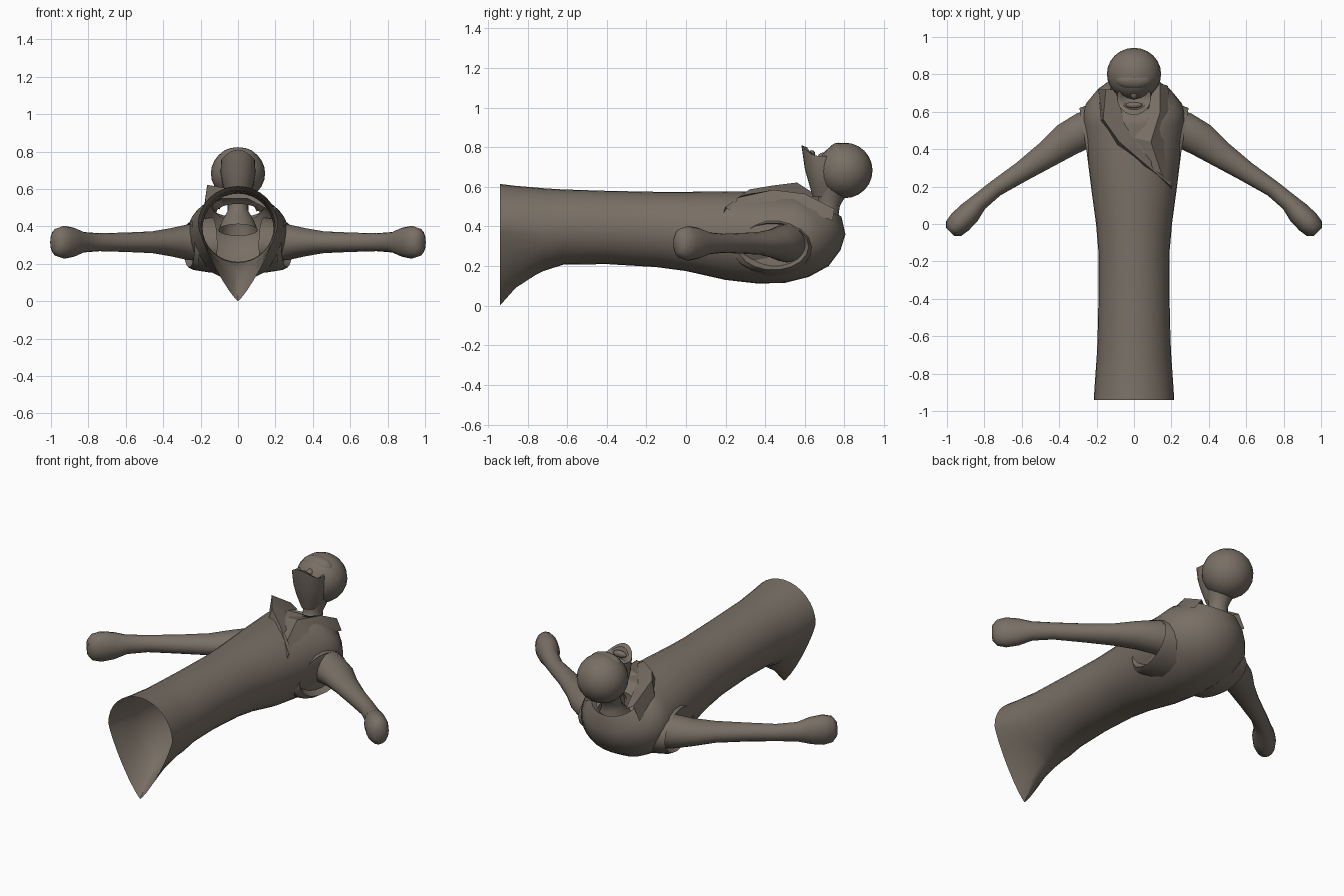
import bpy, bmesh, math
from mathutils import Vector

cube = bpy.data.objects.get("Cube")
if cube:
    bpy.data.objects.remove(cube, do_unlink=True)

mat = bpy.data.materials.new("warm grey clay")
mat.use_nodes = True
COLOUR = (0.19, 0.16, 0.13, 1)
mat.diffuse_color = COLOUR
mat.node_tree.nodes["Principled BSDF"].inputs["Base Color"].default_value = COLOUR


def finish(bm, name, angle=40):
    bmesh.ops.recalc_face_normals(bm, faces=bm.faces)
    mesh = bpy.data.meshes.new(name)
    bm.to_mesh(mesh)
    bm.free()
    mesh.materials.append(mat)
    obj = bpy.data.objects.new(name, mesh)
    bpy.context.collection.objects.link(obj)
    bpy.ops.object.select_all(action="DESELECT")
    obj.select_set(True)
    bpy.context.view_layer.objects.active = obj
    bpy.ops.object.shade_smooth_by_angle(angle=math.radians(angle))
    return obj


def loft(name, rings, closed=True, caps=(False, False), angle=40):
    """Skin a list of point rows."""
    bm = bmesh.new()
    rows = [[bm.verts.new(p) for p in ring] for ring in rings]
    n = len(rows[0])
    for a, b in zip(rows, rows[1:]):
        for i in range(n if closed else n - 1):
            j = (i + 1) % n
            bm.faces.new((a[i], a[j], b[j], b[i]))
    for use, row in zip(caps, (rows[0], rows[-1])):
        if use:
            bm.faces.new(row)
    return finish(bm, name, angle)


def oval(centre, u, v, n=20):
    c, u, v = Vector(centre), Vector(u), Vector(v)
    return [c + u * math.cos(t) + v * math.sin(t)
            for t in (2 * math.pi * i / n for i in range(n))]


def ball(name, centre, size, seg=24):
    bm = bmesh.new()
    bmesh.ops.create_uvsphere(bm, u_segments=seg, v_segments=seg // 2, radius=1)
    for v in bm.verts:
        v.co = Vector([c + s * k for c, s, k in zip(centre, size, v.co)])
    return finish(bm, name)


# Robe: each ring runs from a top point to a bottom point; pinch pulls the underside to a V
def robe_ring(top_y, top_z, low_y, low_z, width, pinch=2.0, n=32):
    mid_z = max((top_z + low_z) / 2, top_z - 0.21)
    f = (top_z - mid_z) / max(top_z - low_z, 0.001)
    mid_y = top_y + (low_y - top_y) * f
    pts = []
    for i in range(n):
        a = 2 * math.pi * i / n
        c, s = math.cos(a), math.sin(a)
        e = 2 / (pinch if s < 0 else 2)
        x = width * math.copysign(abs(c) ** e, c)
        k = abs(s) ** e
        ey, ez = (top_y, top_z) if s > 0 else (low_y, low_z)
        pts.append((x, mid_y + (ey - mid_y) * k, mid_z + (ez - mid_z) * k))
    return pts


straight = [(-.94, .615, 0, .215, 1.2), (-.86, .605, .09, .21, 1.35),
            (-.76, .597, .155, .203, 1.6), (-.72, .593, .175, .2, 1.8),
            (-.62, .587, .207, .195, 2), (-.4, .58, .21, .19, 2),
            (-.15, .575, .195, .19, 2), (0, .575, .175, .203, 2),
            (.2, .577, .13, .23, 2), (.36, .575, .112, .25, 2)]
rings = [robe_ring(y, t, y, b, w, p) for y, t, b, w, p in straight]
tilted = [(.44, .572, .5, .115, .262), (.5, .57, .62, .145, .272),
          (.53, .57, .72, .2, .262), (.55, .568, .78, .28, .22),
          (.56, .56, .805, .36, .18), (.57, .555, .785, .45, .14),
          (.6, .52, .75, .43, .115)]
rings += [robe_ring(*r) for r in tilted]
loft("robe", rings)

# Overlapping lapels: foot, raised edge and inner edge
loft("right_lapel", [
    [(-.19, .72, .44), (-.18, .55, .49), (-.09, .42, .55), (.05, .3, .55), (.2, .19, .47)],
    [(-.15, .72, .52), (-.165, .56, .622), (-.08, .44, .607), (.06, .32, .587), (.2, .2, .5)],
    [(-.1, .72, .49), (-.06, .58, .55), (0, .46, .57), (.1, .34, .56), (.2, .22, .48)],
], closed=False, angle=25)
loft("left_lapel", [
    [(.18, .74, .43), (.2, .6, .48), (.16, .42, .53), (.18, .24, .5)],
    [(.14, .75, .49), (.14, .6, .565), (.09, .44, .585), (.15, .26, .545)],
    [(.1, .72, .48), (.07, .58, .54), (0, .46, .572), (.1, .3, .56)],
], closed=False, angle=25)

# Arms and sleeve openings, one per side
path = [(.16, .53, .1, .1), (.27, .5, .098, .095), (.36, .45, .092, .075),
        (.46, .375, .073, .058), (.6, .28, .055, .052), (.74, .19, .045, .048),
        (.83, .115, .048, .055), (.88, .06, .062, .078), (.93, .01, .064, .088),
        (.965, -.025, .056, .076), (.983, -.043, .03, .045)]
for side, label in ((1, "left"), (-1, "right")):
    rings = []
    for i, (x, y, r, h) in enumerate(path):
        a, b = path[max(i - 1, 0)], path[min(i + 1, len(path) - 1)]
        d = Vector((b[0] - a[0], b[1] - a[1], 0)).normalized()
        rings.append(oval((side * x, y, .315), (side * -d.y * r, d.x * r, 0), (0, 0, h), 16))
    loft(label + "_arm", rings, caps=(True, True), angle=60)
    cuff = [(.14, .44, .21, .15), (.235, .43, .2, .135), (.262, .44, .18, .12), (.23, .45, .15, .1)]
    loft(label + "_sleeve_rim",
         [oval((side * x, y, .3), (side * .03, ry, 0), (0, 0, rz), 18)
          for x, y, ry, rz in cuff], caps=(False, True), angle=30)

# Neck, skull and brow
neck = [(.68, .38, .105), (.7, .43, .085), (.715, .48, .056),
        (.722, .52, .055), (.73, .56, .068), (.75, .6, .08)]
loft("neck", [oval((0, y, z), (r, 0, 0), (0, r, -.3 * r)) for y, z, r in neck])
ball("skull", (0, .802, .683), (.145, .14, .14))
ball("brow", (0, .768, .77), (.1, .052, .053), 16)

# Hollow jaw: outer shell up to a rim that peaks at the chin, then back down inside
jaw = [(.7, .55, .05, .06, 0), (.705, .62, .082, .085, 0), (.69, .69, .093, .09, 0),
       (.675, .755, .09, .092, .055), (.675, .75, .076, .064, .05),
       (.68, .735, .06, .048, .0), (.69, .72, .02, .02, 0)]
rings = []
for y, z, rx, ry, lift in jaw:
    ring = oval((0, y, z), (rx, 0, 0), (0, ry, 0), 24)
    for p in ring:
        chin = (y - p.y) / ry
        p.z += lift * max(chin, 0) ** 2
    rings.append(ring)
loft("jaw", rings, caps=(False, True))

# Mouth ridge and nose stub inside the hollow face
ball("lip", (0, .635, .765), (.045, .018, .02), 12)
ball("nose", (0, .7, .75), (.022, .035, .025), 12)
